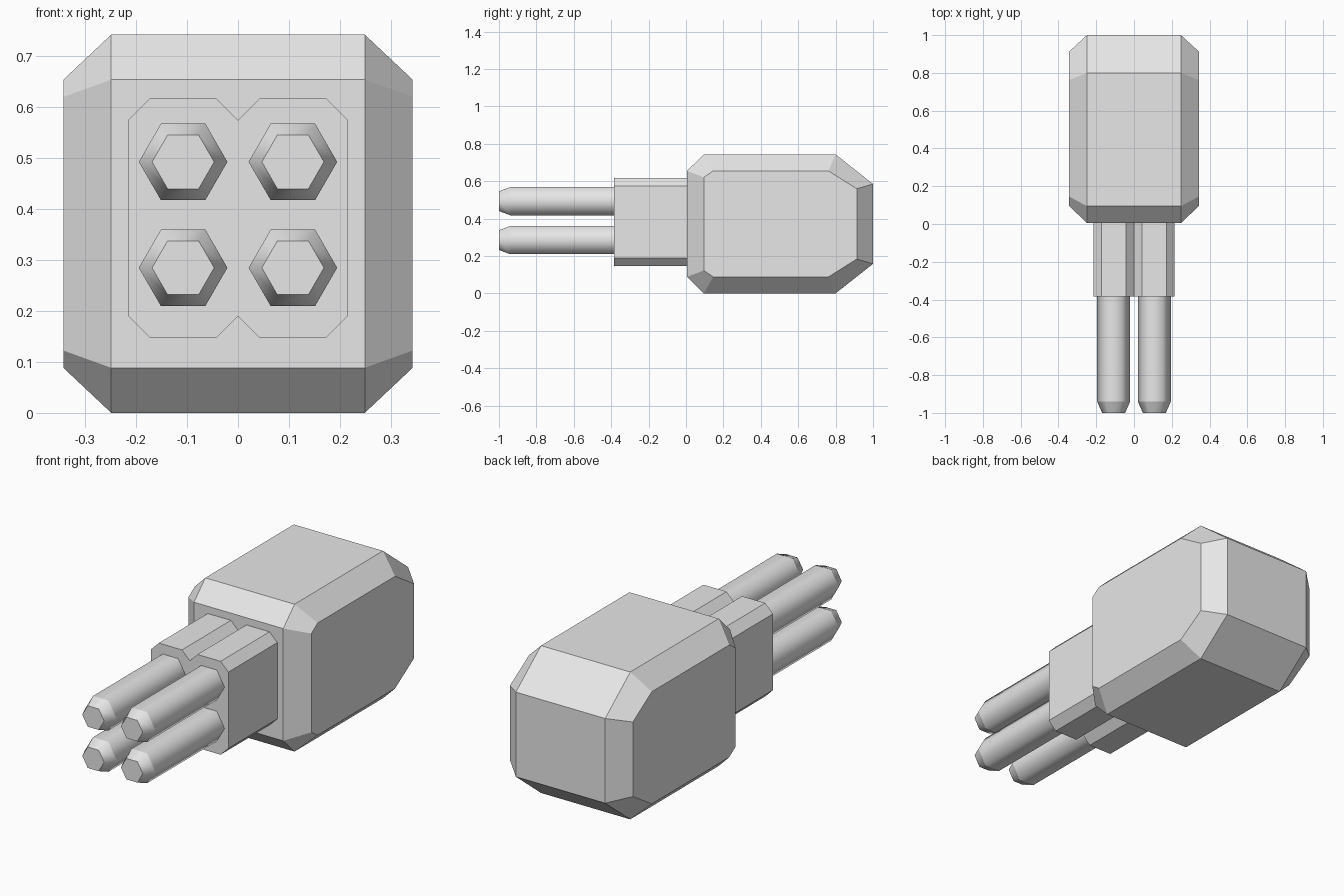
import bpy
import bmesh
import math

default_cube = bpy.data.objects.get("Cube")
if default_cube:
    bpy.data.objects.remove(default_cube, do_unlink=True)

GREY = (0.8, 0.8, 0.8, 1.0)
grey = bpy.data.materials.new("plain grey")
grey.use_nodes = True
grey.diffuse_color = GREY
grey.node_tree.nodes["Principled BSDF"].inputs["Base Color"].default_value = GREY


def loft(name, rings, smooth=False):
    """Skin matching closed rings, cap both ends; smooth sides keep ring edges sharp."""
    bm = bmesh.new()
    loops = [[bm.verts.new(p) for p in ring] for ring in rings]
    n = len(loops[0])
    for a, b in zip(loops, loops[1:]):
        for i in range(n):
            j = (i + 1) % n
            bm.faces.new((a[i], a[j], b[j], b[i])).smooth = smooth
    bm.faces.new(loops[0])
    bm.faces.new(loops[-1])
    for loop in loops:
        for i in range(n):
            bm.edges.get((loop[i], loop[(i + 1) % n])).smooth = False
    bmesh.ops.recalc_face_normals(bm, faces=bm.faces)
    mesh = bpy.data.meshes.new(name)
    bm.to_mesh(mesh)
    bm.free()
    mesh.materials.append(grey)
    obj = bpy.data.objects.new(name, mesh)
    bpy.context.collection.objects.link(obj)
    return obj


# Housing: side profiles (y, height from mid-line), mirrored top/bottom and left/right
MID = 0.3715


def full_profile(half):
    return ([(y, MID + h) for y, h in half]
            + [(y, MID - h) for y, h in reversed(half)])


core = full_profile([(0.005, 0.283), (0.095, 0.3715), (0.80, 0.3715), (1.0, 0.2135)])
side = full_profile([(0.095, 0.249), (0.145, 0.283), (0.762, 0.283), (0.913, 0.188)])
sections = [(-0.343, side), (-0.249, core), (0.249, core), (0.343, side)]
loft("housing", [[(x, y, z) for y, z in prof] for x, prof in sections])

# Two chamfered collars side by side, each carrying two hexagonal prongs
HX, HZ, CH = 0.1078, 0.2355, 0.043
COLLAR_Z = 0.3825
octagon = [(HX, HZ - CH), (HX - CH, HZ), (CH - HX, HZ), (-HX, HZ - CH),
           (-HX, CH - HZ), (CH - HX, -HZ), (HX - CH, -HZ), (HX, CH - HZ)]


def hexagon(cx, y, cz, r):
    return [(cx + r * math.cos(k * math.pi / 3), y, cz + r * math.sin(k * math.pi / 3))
            for k in range(6)]


for label, s in (("left", 1), ("right", -1)):
    cx = s * HX
    loft(f"{label}_collar",
         [[(cx + x, y, COLLAR_Z + z) for x, z in octagon] for y in (-0.385, 0.005)])
    for level, cz in (("upper", 0.493), ("lower", 0.285)):
        loft(f"{label}_{level}_prong",
             [hexagon(cx, -0.385, cz, 0.087),
              hexagon(cx, -0.94, cz, 0.087),
              hexagon(cx, -1.0, cz, 0.061)], smooth=True)
